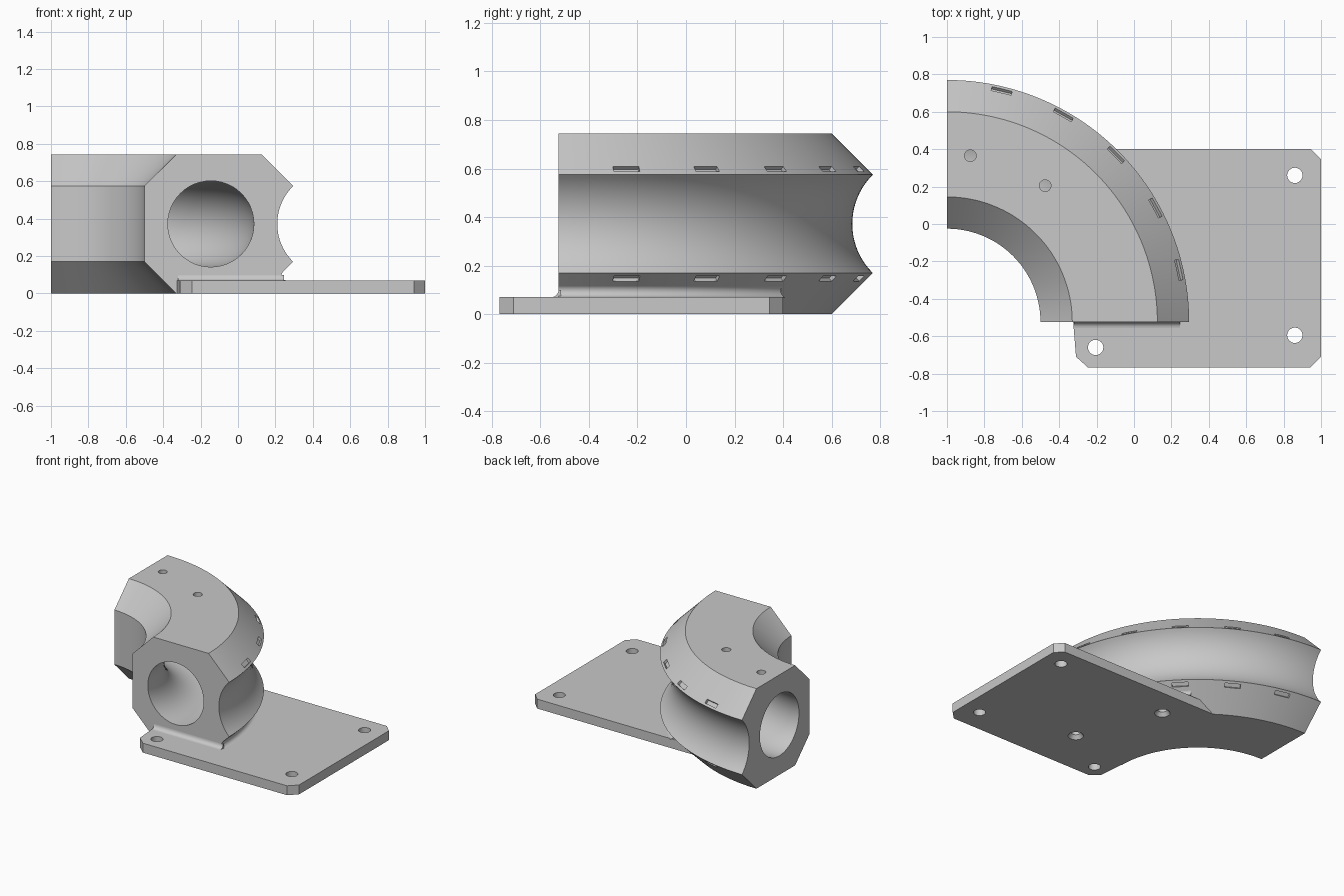
import bpy, bmesh
from math import sin, cos, asin, pi, radians, degrees
from mathutils import Matrix, Vector

if "Cube" in bpy.data.objects:
    bpy.data.objects.remove(bpy.data.objects["Cube"])

grey = bpy.data.materials.new("plain grey")
grey.use_nodes = True
colour = (0.58, 0.58, 0.58, 1)
grey.diffuse_color = colour
grey.node_tree.nodes["Principled BSDF"].inputs["Base Color"].default_value = colour

CX, CY = -1.0, -0.525      # centre of the bend
MID = 0.372                # height of the bore axis
BORE_R = 0.855             # bend radius of the bore axis


def polar(r, deg, z=0.0):
    a = radians(deg)
    return Vector((CX + r * cos(a), CY + r * sin(a), z))


def finish(name, bm):
    bmesh.ops.recalc_face_normals(bm, faces=bm.faces)
    mesh = bpy.data.meshes.new(name)
    bm.to_mesh(mesh)
    bm.free()
    mesh.materials.append(grey)
    obj = bpy.data.objects.new(name, mesh)
    bpy.context.collection.objects.link(obj)
    return obj


def loft(name, loops):
    """Skin a row of equal point loops and cap both ends."""
    bm = bmesh.new()
    rows = [[bm.verts.new(p) for p in loop] for loop in loops]
    n = len(rows[0])
    for a, b in zip(rows, rows[1:]):
        for i in range(n):
            j = (i + 1) % n
            bm.faces.new((a[i], a[j], b[j], b[i]))
    bm.faces.new(rows[0])
    bm.faces.new(rows[-1])
    return finish(name, bm)


def sweep(name, profile, start, end, steps):
    return loft(name, [[polar(r, start + (end - start) * k / steps, z) for r, z in profile]
                       for k in range(steps + 1)])


def prism(name, outline, z0, z1):
    return loft(name, [[(x, y, z) for x, y in outline] for z in (z0, z1)])


def cone(name, x, y, z0, z1, r0, r1):
    bm = bmesh.new()
    bmesh.ops.create_cone(bm, cap_ends=True, segments=32, radius1=r0, radius2=r1,
                          depth=z1 - z0, matrix=Matrix.Translation((x, y, (z0 + z1) / 2)))
    return finish(name, bm)


def carve(obj, cutters):
    """Subtract each cutter and bake the result."""
    for c in cutters:
        mod = obj.modifiers.new("cut", 'BOOLEAN')
        mod.operation = 'DIFFERENCE'
        mod.solver = 'EXACT'
        mod.object = c
    bpy.context.view_layer.update()
    graph = bpy.context.evaluated_depsgraph_get()
    mesh = bpy.data.meshes.new_from_object(obj.evaluated_get(graph))
    obj.modifiers.clear()
    obj.data = mesh


def cove(radius, degrees_round, steps):
    """Concave quarter-round, from the plate upwards, as offsets."""
    angles = [radians(degrees_round) * k / steps for k in range(steps + 1)]
    return [(radius * (1 - sin(t)), radius * (1 - cos(t))) for t in angles]


# Elbow block: chamfered section with a scooped outer side
scoop_r, scoop_c = 0.284, 1.494
half = asin(0.2025 / scoop_r)
scoop = [(scoop_c - scoop_r * cos(t), MID + scoop_r * sin(t))
         for t in (half * (k / 10 - 1) for k in range(21))]
section = [(0.5, 0.575), (0.5, 0.17), (0.67, 0), (1.125, 0)] + scoop + [(1.125, 0.744), (0.67, 0.744)]
elbow = sweep("elbow_block", section, 0, 90, 60)

# Bore through the bend
circle = [(BORE_R + 0.23 * cos(k * pi / 24), MID + 0.23 * sin(k * pi / 24)) for k in range(48)]
bore = sweep("bore_cutter", circle, -3, 93, 64)

# Screw holes entering from below, with countersinks
screws = []
for x, y in ((0.16, -0.42), (-0.09, 0.19)):
    screws.append(cone("screw_cutter", x, y, -0.02, 0.16, 0.032, 0.032))
    screws.append(cone("countersink_cutter", x, y, -0.01, 0.03, 0.06, 0.03))

# Small holes in the top, opening into the bore
top_holes = [cone("top_hole_cutter", x, y, 0.5, 0.8, 0.031, 0.031)
             for x, y in ((-0.875, 0.365), (-0.475, 0.205))]

# Shallow slots along both outer chamfers
slots = []
for k in range(5):
    deg = 12.7 + 16 * k
    for side in (1, -1):
        bm = bmesh.new()
        place = (Matrix.Translation(polar(1.272, deg, MID + side * 0.227))
                 @ Matrix.Rotation(radians(deg), 4, 'Z')
                 @ Matrix.Rotation(-side * pi / 4, 4, 'Y')
                 @ Matrix.Diagonal((0.04, 0.11, 0.03, 1)))
        bmesh.ops.create_cube(bm, size=1, matrix=place)
        slots.append(finish("slot_cutter", bm))

carve(elbow, [bore] + screws + top_holes + slots)

# Mounting plate, bordered by the bend on its inner side
end = degrees(asin((0.4 - CY) / 1.11))
outline = [tuple(polar(1.11, end * (1 - k / 20)).xy) for k in range(21)]
outline += [(-0.325, CY), (-0.31, -0.71), (-0.245, -0.768), (0.942, -0.768),
            (1, -0.71), (1, 0.345), (0.945, 0.4)]
plate = prism("mounting_plate", outline, 0, 0.07)
plate_holes = [cone("plate_hole_cutter", x, y, -0.1, 0.2, 0.041, 0.041)
               for x, y in ((0.86, 0.26), (0.86, -0.595), (-0.205, -0.66))]
carve(plate, plate_holes + screws)

# Fillets where the plate meets the block
front = [(CY + 0.01, 0.065)] + [(CY - a, 0.07 + b) for a, b in cove(0.03, 90, 6)] + [(CY + 0.01, 0.1)]
front_fillet = loft("front_fillet", [[(x, y, z) for y, z in front] for x in (-0.322, 0.245)])
side = [(1.18, 0.065)] + [(1.233 + a, 0.07 + b) for a, b in cove(0.027, 135, 9)]
side_fillet = sweep("side_fillet", side, 0, degrees(asin((0.4 - CY) / 1.245)), 32)

# Clear the cutters and shade
for c in [bore] + screws + top_holes + slots + plate_holes:
    bpy.data.objects.remove(c)
for obj in (elbow, plate, front_fillet, side_fillet):
    bpy.ops.object.select_all(action='DESELECT')
    obj.select_set(True)
    bpy.context.view_layer.objects.active = obj
    bpy.ops.object.shade_smooth_by_angle(angle=radians(25))
